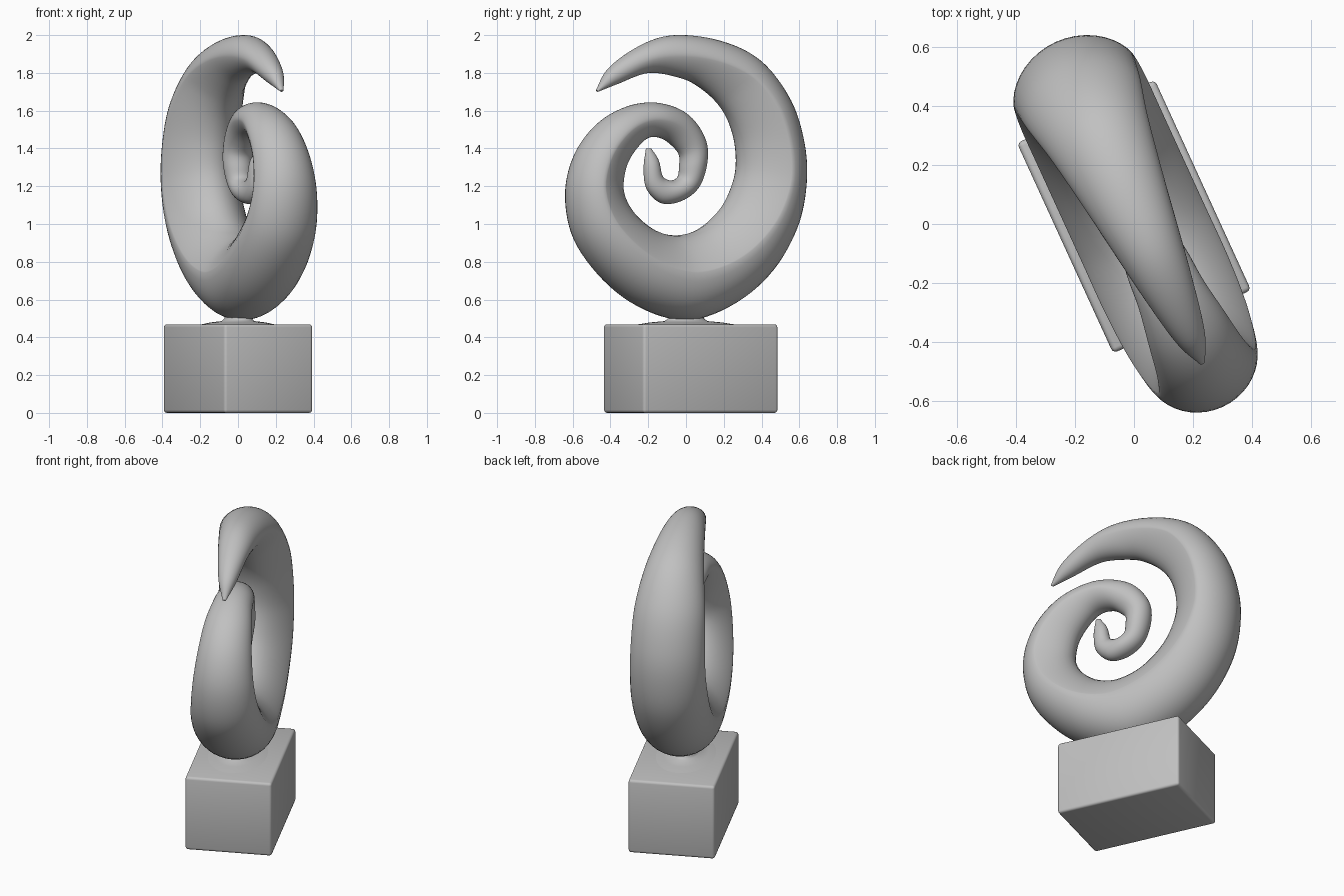
import bpy
import bmesh
import math
from mathutils import Vector

cube = bpy.data.objects.get("Cube")
if cube:
    bpy.data.objects.remove(cube)

# The sculpture stands in a vertical plane turned about z
ALONG = Vector((-0.416, 0.909, 0))
ACROSS = Vector((0.909, 0.416, 0))
TURN = math.atan2(ALONG.y, ALONG.x)

stone = bpy.data.materials.new("grey stone")
stone.use_nodes = True
grey = (0.53, 0.53, 0.53, 1)
stone.diffuse_color = grey
shader = stone.node_tree.nodes["Principled BSDF"]
shader.inputs["Base Color"].default_value = grey
shader.inputs["Roughness"].default_value = 0.6


def finish(name, bm, angle):
    bmesh.ops.recalc_face_normals(bm, faces=bm.faces)
    mesh = bpy.data.meshes.new(name)
    bm.to_mesh(mesh)
    bm.free()
    obj = bpy.data.objects.new(name, mesh)
    bpy.context.collection.objects.link(obj)
    mesh.materials.append(stone)
    bpy.ops.object.select_all(action="DESELECT")
    obj.select_set(True)
    bpy.context.view_layer.objects.active = obj
    bpy.ops.object.shade_smooth_by_angle(angle=math.radians(angle))
    return obj


def spline(pts, t):
    """Centripetal Catmull-Rom between the middle two of four stations."""
    knots = [0]
    for a, b in zip(pts, pts[1:]):
        knots.append(knots[-1] + math.sqrt((b - a).length))
    x = knots[1] + (knots[2] - knots[1]) * t

    def mix(a, b, i, j):
        return a.lerp(b, (x - knots[i]) / (knots[j] - knots[i]))

    a, b, c = (mix(pts[i], pts[i + 1], i, i + 1) for i in range(3))
    return mix(mix(a, b, 0, 2), mix(b, c, 1, 3), 1, 2)


# Spiral stations in hundredths: outer point, inner ridge point, half width
STATIONS = [
    (-53, 171, -52, 170, 1), (-46, 182, -41, 174, 5), (-26, 195, -22, 180, 9),
    (-7, 200, -3, 177, 12), (19, 197, 8, 172, 15), (41, 187, 18, 164, 18),
    (58, 166, 25, 154, 21), (66, 142, 29, 141, 22), (67, 121, 29, 127, 22.5),
    (62, 98, 23, 112, 23), (48, 75, 14, 102, 23), (27, 58, 4, 96, 23),
    (0, 49, -8, 94, 23), (-27, 56, -20, 97, 23), (-50, 73, -31, 105, 22),
    (-65, 94, -37, 114, 20), (-69, 118, -38, 122, 18), (-63, 139, -35, 133, 16),
    (-49, 155, -27, 143, 14), (-32, 163, -21, 146, 12), (-16, 164, -14, 145, 11),
    (0, 158, -8, 141, 9), (10, 145, -4, 136, 8), (11, 133, -4, 130, 8),
    (6, 119, -5, 125, 7), (-4, 112, -9, 123, 7), (-15, 111, -13, 124, 6),
    (-23, 118, -15, 126, 5), (-25, 129, -17, 134, 4), (-24, 140, -21, 140, 1),
]
STEPS = 6
SIDES = 40
DRIFT = 0.015


def spiral_sections():
    pts = [Vector(s) / 100 for s in STATIONS]
    pts = [2 * pts[0] - pts[1]] + pts + [2 * pts[-1] - pts[-2]]
    for i in range(len(pts) - 3):
        for k in range(STEPS):
            yield spline(pts[i:i + 4], k / STEPS)
    yield pts[-2]


def section_ring(bm, s):
    """Rounded outside, flat-sided ridge inside, firm corners at the rim."""
    outer = ALONG * s[0] + Vector((0, 0, s[1]))
    inner = ALONG * s[2] + Vector((0, 0, s[3]))
    wide = min(1, max(0, (s[4] - 0.07) / 0.11))
    low = min(1, max(0, 1.2 - s[1]) / 0.7)
    rim = 0.5 + wide * (0.14 * low - 0.08)
    ring = []
    for k in range(SIDES):
        a = math.tau * k / SIDES
        c = math.cos(a)
        if c >= 0:
            depth = rim * (1 - c ** (1 + wide * (0.2 - 0.25 * low)))
        else:
            depth = rim + (1 - rim) * (-c) ** (1 + 0.8 * wide)
        side = DRIFT + s[4] * math.sin(a)
        ring.append(bm.verts.new(outer.lerp(inner, depth) + ACROSS * side))
    return ring


# Spiral: loft between the section rings
bm = bmesh.new()
rings = [section_ring(bm, s) for s in spiral_sections()]
for low, high in zip(rings, rings[1:]):
    for k in range(SIDES):
        n = (k + 1) % SIDES
        bm.faces.new((low[k], low[n], high[n], high[k]))
bm.faces.new(rings[0])
bm.faces.new(rings[-1])
finish("spiral", bm, 60)

# Plinth: softly bevelled block
bm = bmesh.new()
size = Vector((0.785, 0.515, 0.469))
bmesh.ops.create_cube(bm, size=1)
bmesh.ops.scale(bm, vec=size, verts=bm.verts)
bmesh.ops.bevel(bm, geom=bm.edges[:], offset=0.016, segments=3, profile=0.5,
                affect="EDGES")
plinth = finish("plinth", bm, 50)
plinth.location = (0, 0.025, size.z / 2)
plinth.rotation_euler.z = TURN

# Neck: flared round collar joining the spiral to the plinth
bm = bmesh.new()
profile = [(0.28, 0.467), (0.2, 0.479), (0.12, 0.486), (0.1, 0.5), (0.1, 0.53)]
loops = []
for radius, height in profile:
    loop = bmesh.ops.create_circle(bm, segments=32, radius=radius)["verts"]
    bmesh.ops.translate(bm, vec=(0, 0, height), verts=loop)
    loops.append(loop)
for low, high in zip(loops, loops[1:]):
    for k in range(32):
        n = (k + 1) % 32
        bm.faces.new((low[k], low[n], high[n], high[k]))
neck = finish("neck", bm, 60)
neck.scale = (1, 0.65, 1)
neck.rotation_euler.z = TURN
